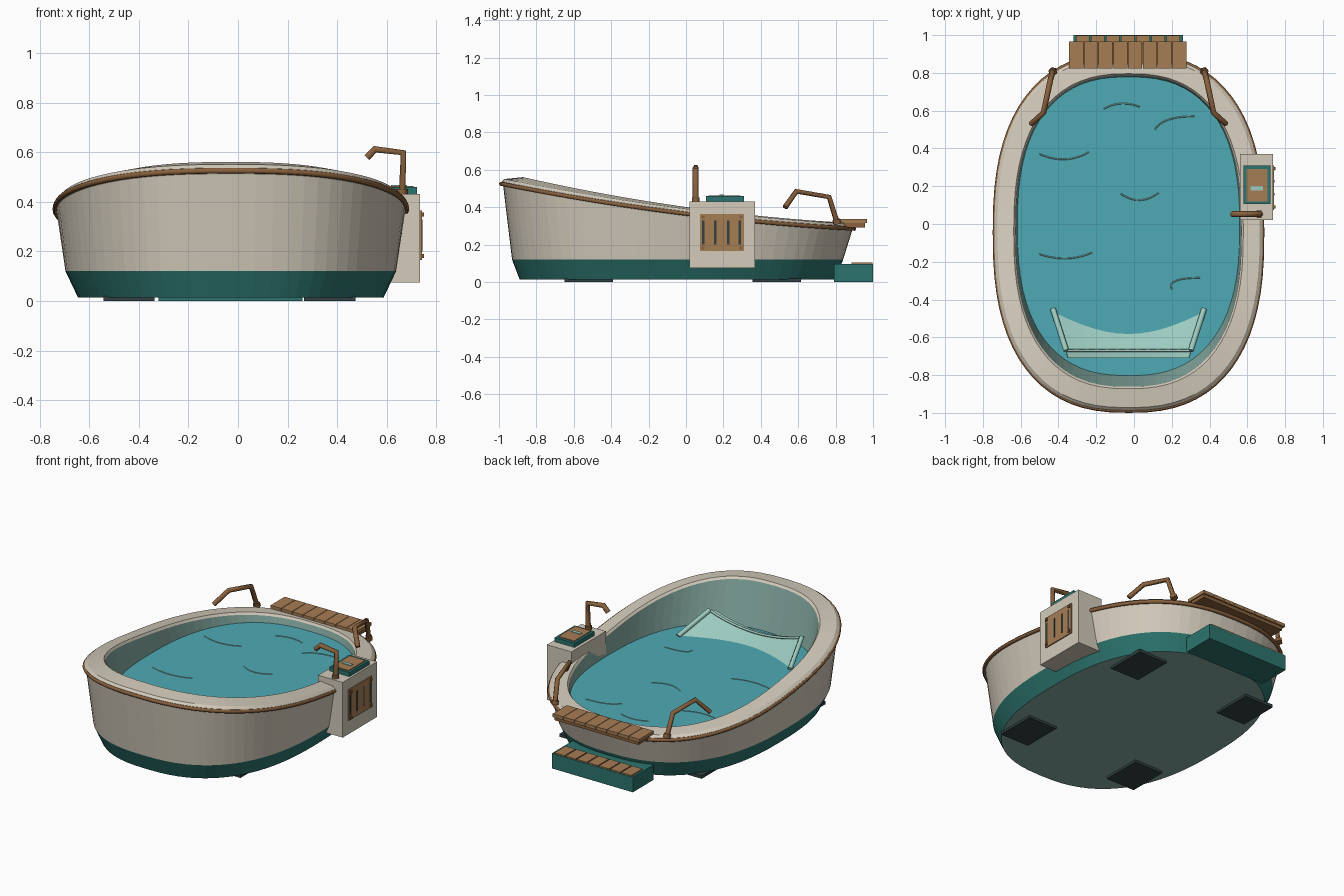
import bpy, bmesh, math
from mathutils import Vector

if "Cube" in bpy.data.objects:
    bpy.data.objects.remove(bpy.data.objects["Cube"])

def mat(name, r, g, b):
    lin = lambda c: (c / 255 / 12.92) if c < 11 else ((c / 255 + 0.055) / 1.055) ** 2.4
    m = bpy.data.materials.new(name)
    m.diffuse_color = (lin(r), lin(g), lin(b), 1)
    m.use_nodes = True
    m.node_tree.nodes["Principled BSDF"].inputs["Base Color"].default_value = m.diffuse_color
    return m

CREAM = mat("cream shell", 211, 203, 187)
TEAL = mat("deep teal", 44, 116, 110)
BASIN = mat("basin seafoam", 136, 174, 165)
WATER = mat("water blue", 79, 170, 182)
PALE = mat("pale seafoam", 156, 203, 192)
WOOD = mat("plank wood", 166, 125, 84)
DARKWOOD = mat("dark wood", 136, 96, 60)
CHAR = mat("charcoal", 50, 64, 66)

N = 72
CX, CY = -0.029, -0.045

def link(name, bm, mats):
    me = bpy.data.meshes.new(name)
    bmesh.ops.recalc_face_normals(bm, faces=bm.faces)
    bm.to_mesh(me)
    bm.free()
    for m in mats:
        me.materials.append(m)
    ob = bpy.data.objects.new(name, me)
    bpy.context.collection.objects.link(ob)
    return ob

def box(name, x0, x1, y0, y1, z0, z1, m):
    bm = bmesh.new()
    bmesh.ops.create_cube(bm, size=1)
    for v in bm.verts:
        v.co = Vector(((x0 + x1) / 2 + v.co.x * (x1 - x0),
                       (y0 + y1) / 2 + v.co.y * (y1 - y0),
                       (z0 + z1) / 2 + v.co.z * (z1 - z0)))
    return link(name, bm, [m])

def tube(name, pts, r, m, cyclic=False, res=1):
    cu = bpy.data.curves.new(name, 'CURVE')
    cu.dimensions = '3D'
    cu.bevel_depth = r
    cu.bevel_resolution = res
    cu.use_fill_caps = True
    sp = cu.splines.new('POLY')
    sp.points.add(len(pts) - 1)
    for p, c in zip(sp.points, pts):
        p.co = (*c, 1)
    sp.use_cyclic_u = cyclic
    cu.materials.append(m)
    ob = bpy.data.objects.new(name, cu)
    bpy.context.collection.objects.link(ob)
    bpy.ops.object.select_all(action='DESELECT')
    ob.select_set(True)
    bpy.context.view_layer.objects.active = ob
    bpy.ops.object.convert(target='MESH')
    return ob

def ring(hx, hy, cy=CY, z=None, dz=0.0, n=2.5):
    """Rounded oval; height is fixed (z) or follows the sloping rim (dz)."""
    pts = []
    for i in range(N):
        a = 2 * math.pi * i / N
        c, s = math.cos(a), math.sin(a)
        ux = math.copysign(abs(c) ** (2 / n), c)
        uy = math.copysign(abs(s) ** (2 / n), s)
        y = CY + 0.945 * uy
        rim = 0.365 - 0.1235 * y + 0.0385 * y * y
        pts.append((CX + hx * ux, cy + hy * uy, rim + dz if z is None else z))
    return pts

def loft(name, rings, idx, mats, cap0=None, cap1=None):
    bm = bmesh.new()
    vs = [[bm.verts.new(p) for p in r] for r in rings]
    for k in range(len(vs) - 1):
        for i in range(N):
            j = (i + 1) % N
            f = bm.faces.new((vs[k][i], vs[k][j], vs[k + 1][j], vs[k + 1][i]))
            f.material_index = idx[k]
    for cap, r in ((cap0, vs[0]), (cap1, vs[-1])):
        if cap is not None:
            bm.faces.new(r).material_index = cap
    return link(name, bm, mats)

# Tub shell: teal base, cream wall and rim, seafoam basin
loft("tub_shell", [
    ring(0.617, 0.845, z=0.015), ring(0.667, 0.885, z=0.12),
    ring(0.702, 0.932, dz=-0.015), ring(0.710, 0.942, dz=0.012),
    ring(0.694, 0.927, dz=0.026), ring(0.608, 0.834, -0.038, dz=0.036),
    ring(0.598, 0.824, -0.037, dz=0.022), ring(0.588, 0.79, -0.012, z=0.265),
    ring(0.52, 0.70, -0.012, z=0.12)],
    [0, 1, 1, 1, 1, 1, 2, 2], [TEAL, CREAM, BASIN], 2, 2)
tube("rim_trim", ring(0.707, 0.943), 0.012, DARKWOOD, True)

# Water surface and ripples
bm = bmesh.new()
bm.faces.new([bm.verts.new(p) for p in ring(0.589, 0.791, -0.012, z=0.268)])
link("water", bm, [WATER])
ripples = [((-.16, .61), (-.07, .66), (.03, .62)), ((.11, .50), (.15, .57), (.32, .57)),
           ((-.5, .37), (-.36, .31), (-.24, .38)), ((-.07, .16), (.03, .09), (.13, .165)),
           ((-.5, -.16), (-.35, -.21), (-.22, -.15)), ((.20, -.345), (.17, -.285), (.35, -.285))]
for k, (a, b, c) in enumerate(ripples):
    a, b, c = Vector(a), Vector(b), Vector(c)
    pts = []
    for i in range(11):
        t = i / 10
        p = a * (1 - t) ** 2 + b * 2 * t * (1 - t) + c * t * t
        pts.append((p.x, p.y, 0.2685))
    tube(f"ripple_{k + 1}", pts, 0.0035, PALE, res=0)

# Feet
for x in (-0.44, 0.37):
    for y in (-0.52, 0.485):
        box("foot", x - 0.103, x + 0.103, y - 0.13, y + 0.13, 0, 0.02, CHAR)

# Sling backrest: sagging panel, side arms, cross bar
bm = bmesh.new()
rows = []
for y in (-0.71, -0.67, -0.58, -0.45):
    w = 0.325 + 0.075 * (y + 0.69) / 0.24
    row = []
    for i in range(13):
        u = i / 6 - 1
        z = 0.365 - 0.48 * (max(y, -0.67) + 0.67) - 0.055 * (1 - u * u)
        row.append(bm.verts.new((CX + u * w, y, z)))
    rows.append(row)
for a, b in zip(rows, rows[1:]):
    for i in range(12):
        bm.faces.new((a[i], a[i + 1], b[i + 1], b[i]))
panel = link("backrest_panel", bm, [PALE])
sol = panel.modifiers.new("thickness", 'SOLIDIFY')
sol.thickness = 0.008
tube("backrest_bar", [(CX + u * 0.325 / 6, -0.67, 0.372 - 0.055 * (1 - u * u / 36))
                      for u in range(-6, 7)], 0.008, PALE)
for s in (-1, 1):
    tube("backrest_arm", [(CX + s * 0.40, -0.45, 0.272), (CX + s * 0.33, -0.67, 0.375)], 0.015, PALE)

# Angular grab rails, mirrored
for s in (-1, 1):
    tube("grab_rail", [(CX + s * x, y, z) for x, y, z in
         ((.40, .81, .31), (.413, .765, .455), (.45, .59, .485), (.515, .53, .40))], 0.015, DARKWOOD)
    tube("grab_rail_base", [(CX + s * .40, .81, .31), (CX + s * .402, .803, .335)], 0.022, DARKWOOD)

# Control box with slotted panel
box("control_box", 0.56, 0.735, 0.02, 0.37, 0.075, 0.432, CREAM)
box("vent_panel", 0.73, 0.742, 0.075, 0.31, 0.165, 0.365, WOOD)
for y in (0.092, 0.157, 0.226, 0.288):
    box("vent_slot", 0.738, 0.744, y - 0.006, y + 0.006, 0.2, 0.328, CHAR)
for y in (0.09, 0.295):
    for z in (0.182, 0.348):
        box("panel_screw", 0.738, 0.75, y - 0.008, y + 0.008, z - 0.008, z + 0.008, DARKWOOD)
box("control_pad", 0.58, 0.722, 0.107, 0.31, 0.43, 0.459, TEAL)
box("control_plate", 0.595, 0.707, 0.12, 0.292, 0.455, 0.464, WOOD)
box("control_display", 0.618, 0.682, 0.178, 0.2, 0.46, 0.468, PALE)

# Spout
tube("spout", [(.662, .052, .42), (.667, .052, .598), (.553, .052, .612), (.52, .052, .578)], 0.016, DARKWOOD)
tube("spout_base", [(.662, .052, .42), (.662, .052, .452)], 0.023, DARKWOOD)

# Slatted ledge on the rim
box("ledge_support", -0.33, 0.27, 0.845, 0.958, 0.293, 0.318, DARKWOOD)
for i in range(8):
    x = -0.343 + i * 0.0779
    box("ledge_plank", x, x + 0.0745, 0.822, 0.967, 0.315, 0.336, WOOD)

# Entry step
box("entry_step", -0.32, 0.26, 0.79, 1.0, 0, 0.097, TEAL)
for i in range(7):
    x = -0.307 + i * 0.0797
    box("step_plank", x, x + 0.072, 0.885, 0.997, 0.095, 0.105, WOOD)
